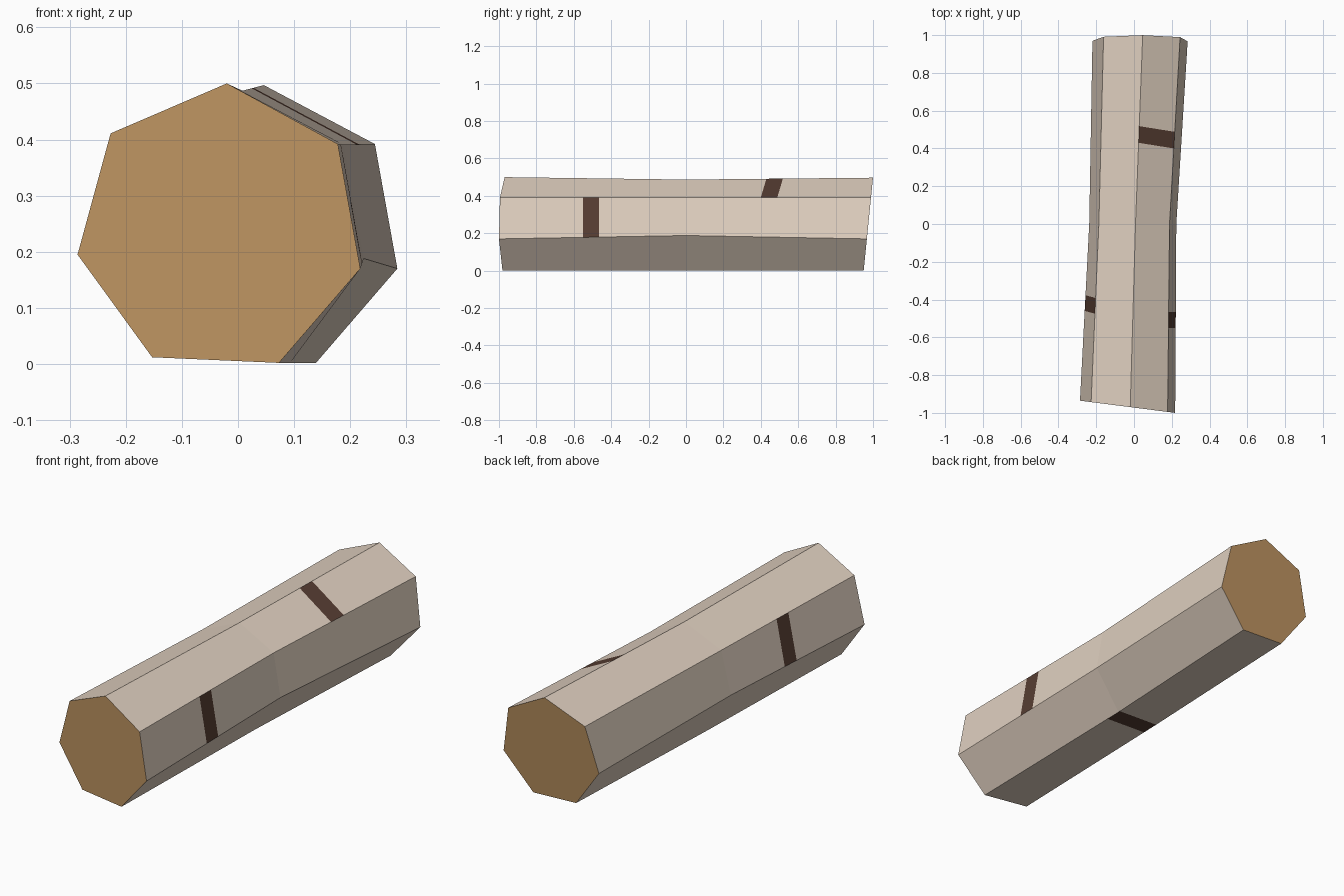
import bpy, bmesh

if "Cube" in bpy.data.objects:
    bpy.data.objects.remove(bpy.data.objects["Cube"])


def srgb(r, g, b):
    lin = lambda c: c / 12.92 if c <= 0.04045 else ((c + 0.055) / 1.055) ** 2.4
    return (lin(r / 255), lin(g / 255), lin(b / 255), 1)


def material(name, colour):
    m = bpy.data.materials.new(name)
    m.diffuse_color = colour
    m.use_nodes = True
    m.node_tree.nodes["Principled BSDF"].inputs["Base Color"].default_value = m.diffuse_color
    return m


mats = [material("pale bark", srgb(224, 208, 192)),
        material("cut wood", srgb(190, 148, 97)),
        material("dark bark mark", srgb(86, 61, 50))]

# Seven-sided cross-sections (x, z): front cut, narrow middle, back cut
front = [(-.02, .5), (.178, .392), (.218, .17), (.073, .002),
         (-.153, .012), (-.286, .195), (-.227, .411)]
middle = [(.008, .487), (.188, .391), (.224, .188), (.093, .002),
          (-.125, .011), (-.237, .203), (-.186, .403)]
back = [(x + .066, z - .003 if z > .45 else z) for x, z in front]

# The front cut slants across x, the back cut leans with height
rails = []
for f, m, b in zip(front, middle, back):
    rails.append([(f[0], -.972 - .128 * f[0], f[1]),
                  (m[0], 0, m[1]),
                  (b[0], .95 + .1 * b[1], b[1])])


def on_rail(i, y):
    """Point at depth y along the long edge i."""
    p0, p1, p2 = rails[i]
    a, b = (p0, p1) if y < 0 else (p1, p2)
    t = (y - a[1]) / (b[1] - a[1])
    return [a[k] + (b[k] - a[k]) * t for k in range(3)]


# Bark marks: side -> (start on first edge, start on second edge, width)
marks = {0: (.43, .40, .088), 1: (-.55, -.55, .085),
         3: (-.08, -.08, .09), 5: (-.46, -.475, .083)}

bm = bmesh.new()


def face(points, mat):
    bm.faces.new([bm.verts.new(p) for p in points]).material_index = mat


# Long sides, split at the middle and at the edges of each mark
for i in range(7):
    j = (i + 1) % 7
    cuts = [(rails[i][0][1], rails[j][0][1]), (0, 0),
            (rails[i][2][1], rails[j][2][1])]
    if i in marks:
        a, b, w = marks[i]
        cuts += [(a, b), (a + w, b + w)]
    cuts.sort()
    for (a0, b0), (a1, b1) in zip(cuts, cuts[1:]):
        mid = (a0 + a1) / 2
        dark = i in marks and marks[i][0] < mid < marks[i][0] + marks[i][2]
        face([on_rail(i, a0), on_rail(j, b0), on_rail(j, b1), on_rail(i, a1)],
             2 if dark else 0)

# Sawn ends
face([r[0] for r in rails], 1)
face([r[2] for r in rails], 1)

bmesh.ops.remove_doubles(bm, verts=bm.verts, dist=.0005)
bmesh.ops.recalc_face_normals(bm, faces=bm.faces)
mesh = bpy.data.meshes.new("log")
bm.to_mesh(mesh)
bm.free()
for m in mats:
    mesh.materials.append(m)
log = bpy.data.objects.new("log", mesh)
bpy.context.collection.objects.link(log)
# Face normals point outwards: the front cut must look towards -y
cut = min((p for p in mesh.polygons if p.material_index == 1), key=lambda p: p.center.y)
if cut.normal.y > 0:
    mesh.flip_normals()
